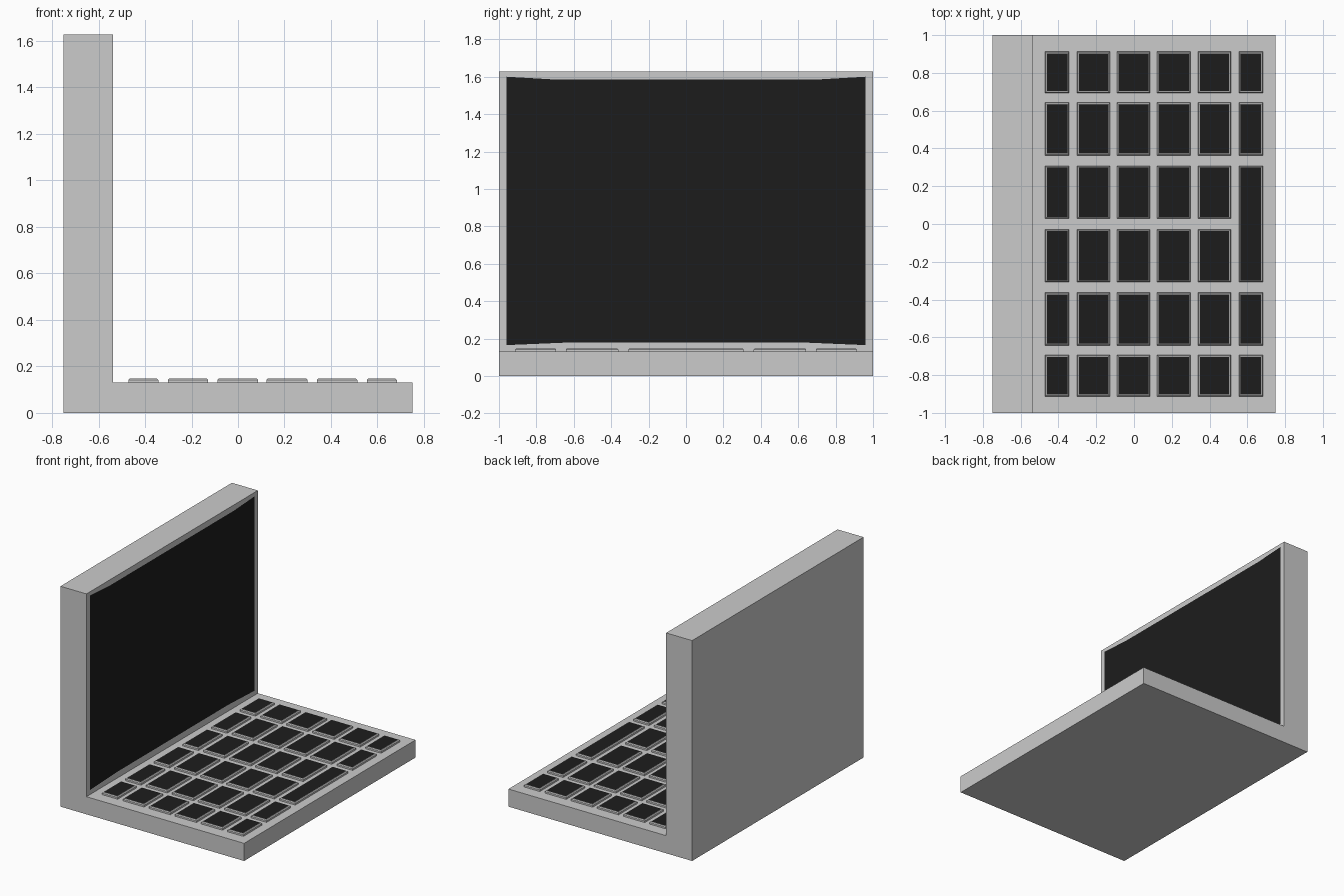
import bpy, bmesh

if "Cube" in bpy.data.objects:
    bpy.data.objects.remove(bpy.data.objects["Cube"])

black = bpy.data.materials.new("black")
black.diffuse_color = (0.012, 0.012, 0.012, 1)
black.use_nodes = True
black.node_tree.nodes["Principled BSDF"].inputs["Base Color"].default_value = black.diffuse_color

BASE_Z, LID_X = 0.13, -0.538
KEY_Z = 0.148


def finish(name, bm, mat=None):
    mesh = bpy.data.meshes.new(name)
    bm.to_mesh(mesh)
    bm.free()
    obj = bpy.data.objects.new(name, mesh)
    bpy.context.collection.objects.link(obj)
    if mat:
        mesh.materials.append(mat)
    return obj


def ring(bm, x0, x1, y0, y1, z, inset=0.0):
    x0, x1, y0, y1 = x0 + inset, x1 - inset, y0 + inset, y1 - inset
    return [bm.verts.new(p) for p in
            ((x0, y0, z), (x1, y0, z), (x1, y1, z), (x0, y1, z))]


# L-shaped case: base and upright lid from one side profile
bm = bmesh.new()
profile = [(-0.75, 0), (0.75, 0), (0.75, BASE_Z), (LID_X, BASE_Z),
           (LID_X, 1.627), (-0.75, 1.627)]
side = bm.faces.new([bm.verts.new((x, -1, z)) for x, z in profile])
ext = bmesh.ops.extrude_face_region(bm, geom=[side])
bmesh.ops.translate(bm, vec=(0, 2, 0),
                    verts=[v for v in ext["geom"] if isinstance(v, bmesh.types.BMVert)])
bmesh.ops.recalc_face_normals(bm, faces=bm.faces)
finish("case", bm)

# Screen panel, with slightly flared corners
bm = bmesh.new()
half = [(0.65, 0.178), (0.96, 0.165), (0.96, 1.6), (0.72, 1.586)]
outline = half + [(-y, z) for y, z in reversed(half)]
bm.faces.new([bm.verts.new((LID_X + 0.002, y, z)) for y, z in outline])
finish("screen", bm, black)

# Key layout: six columns by six rows, with one long bar in the front column
cols = [(-0.471, -0.343), (-0.302, -0.128), (-0.089, 0.086),
        (0.123, 0.3), (0.339, 0.513), (0.555, 0.683)]
rows = [(0.028, 0.308), (0.362, 0.642), (0.694, 0.913)]
rows += [(-b, -a) for a, b in rows]
keys = [(c, r) for c in cols[:5] for r in rows]
keys += [(cols[5], r) for r in rows if abs(r[0] + r[1]) > 0.5]
keys.append((cols[5], (-0.308, 0.308)))

# Grey chamfered key bodies and their black tops
body, tops = bmesh.new(), bmesh.new()
for (x0, x1), (y0, y1) in keys:
    box = (x0, x1, y0, y1)
    loops = [ring(body, *box, BASE_Z), ring(body, *box, KEY_Z - 0.006),
             ring(body, *box, KEY_Z, 0.006), ring(body, *box, KEY_Z, 0.01)]
    for lo, hi in zip(loops, loops[1:]):
        for i in range(4):
            j = (i + 1) % 4
            body.faces.new((lo[i], lo[j], hi[j], hi[i]))
    tops.faces.new(ring(tops, *box, KEY_Z, 0.01))
finish("key_bodies", body)
finish("key_tops", tops, black)
